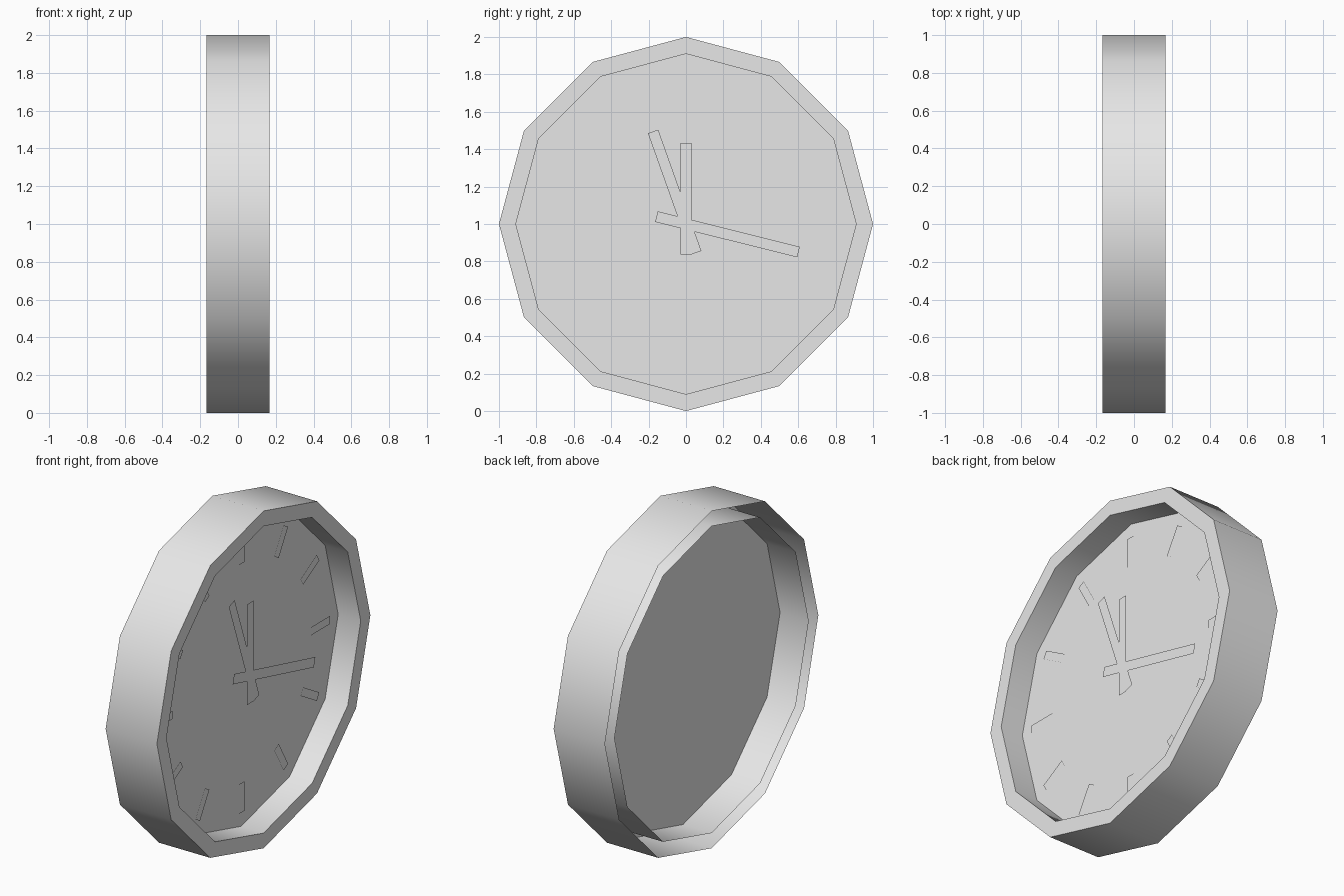
import bpy, bmesh, math

cube = bpy.data.objects.get("Cube")
if cube:
    bpy.data.objects.remove(cube, do_unlink=True)

SIDES = 12
HALF = 0.168       # half depth of the case
INNER = 0.91       # inside radius of the rim
DIAL_X = 0.02
CENTRE_Z = 1.0

grey = bpy.data.materials.new("light_grey")
grey.use_nodes = True
grey.diffuse_color = (0.8, 0.8, 0.8, 1)
grey.node_tree.nodes["Principled BSDF"].inputs["Base Color"].default_value = (0.8, 0.8, 0.8, 1)


def finish(name, bm):
    mesh = bpy.data.meshes.new(name)
    bm.to_mesh(mesh)
    bm.free()
    mesh.materials.append(grey)
    obj = bpy.data.objects.new(name, mesh)
    bpy.context.collection.objects.link(obj)
    return obj


def ring(bm, x, radius):
    """Twelve points around the x axis, clockwise as seen from +x."""
    verts = []
    for i in range(SIDES):
        a = i * math.tau / SIDES
        verts.append(bm.verts.new((x, radius * math.sin(a), CENTRE_Z + radius * math.cos(a))))
    return verts


def bar(name, x, angle, start, end, width):
    """Flat bar on the dial, running outward along a clock angle."""
    s, c = math.sin(angle), math.cos(angle)
    w = width / 2
    bm = bmesh.new()
    corners = [(start, -w), (start, w), (end, w), (end, -w)]
    bm.faces.new([bm.verts.new((x, r * s + t * c, CENTRE_Z + r * c - t * s))
                  for r, t in corners])
    finish(name, bm)


# Case: outer wall, front rim and inner wall, open at the back between the walls
bm = bmesh.new()
profile = [(-HALF, 1.0), (HALF, 1.0), (HALF, INNER), (-HALF, INNER)]
rings = [ring(bm, x, r) for x, r in profile]
for a, b in zip(rings, rings[1:]):
    for i in range(SIDES):
        j = (i + 1) % SIDES
        bm.faces.new((a[i], b[i], b[j], a[j]))
case = finish("case", bm)
bpy.ops.object.select_all(action='DESELECT')
case.select_set(True)
bpy.context.view_layer.objects.active = case
bpy.ops.object.shade_smooth_by_angle(angle=math.radians(40))

# Dial
bm = bmesh.new()
bm.faces.new(list(reversed(ring(bm, DIAL_X, INNER))))
finish("dial", bm)

# Hour markers
for i in range(12):
    bar(f"hour_marker_{i + 1}", DIAL_X + 0.005, math.radians(30 * (i + 1)), 0.65, 0.825, 0.048)

# Hands, each with a short tail past the centre
for name, x, degrees, length in [("hour_hand", 0.080, 0, 0.433),
                                 ("minute_hand", 0.081, 104, 0.62),
                                 ("second_hand", 0.082, -19.6, 0.525)]:
    bar(name, x, math.radians(degrees), -0.163, length, 0.058)
